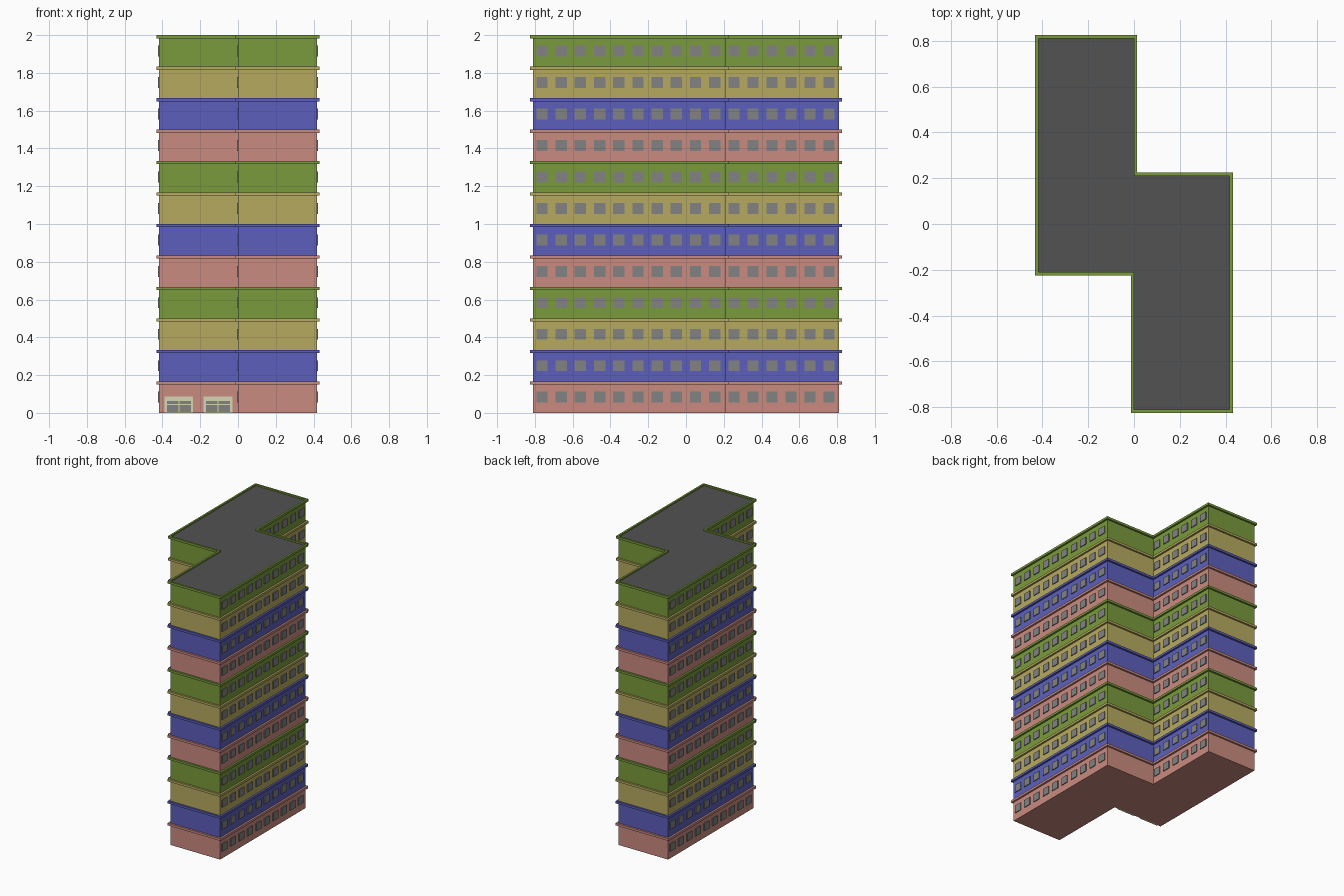
import bpy, bmesh

if "Cube" in bpy.data.objects:
    bpy.data.objects.remove(bpy.data.objects["Cube"])

FLOORS, H = 12, 2 / 12
X, Y, M = 0.418, 0.811, 0.21      # half width, half depth, step position
TRIM, TRIM_H = 0.014, 0.017


def material(name, r, g, b):
    m = bpy.data.materials.new(name)
    m.diffuse_color = [((c / 255 + 0.055) / 1.055) ** 2.4 for c in (r, g, b)] + [1]
    m.use_nodes = True
    m.node_tree.nodes["Principled BSDF"].inputs["Base Color"].default_value = m.diffuse_color
    return m


COLORS = [material("pink", 201, 139, 127), material("blue", 92, 95, 188),
          material("yellow", 183, 170, 95), material("green", 122, 155, 60)]
ROOF = material("roof_grey", 82, 82, 82)
GLASS = material("window_grey", 130, 130, 130)
CREAM = material("cream", 216, 214, 180)


def outline(d):
    # S-shaped footprint pushed outward by d, counter-clockwise
    half = [(-d, -Y - d), (X + d, -Y - d), (X + d, M + d), (d, M + d)]
    return half + [(-x, -y) for x, y in half]


def finish(bm, name, mat):
    bmesh.ops.recalc_face_normals(bm, faces=bm.faces)
    me = bpy.data.meshes.new(name)
    bm.to_mesh(me)
    bm.free()
    me.materials.append(mat)
    bpy.context.collection.objects.link(bpy.data.objects.new(name, me))


def prism(name, z0, z1, mat):
    bm = bmesh.new()
    lo, hi = [[bm.verts.new((x, y, z)) for x, y in outline(0)] for z in (z0, z1)]
    bm.faces.new(lo[::-1])
    bm.faces.new(hi)
    for i in range(8):
        j = (i + 1) % 8
        bm.faces.new((lo[i], lo[j], hi[j], hi[i]))
    finish(bm, name, mat)


def ring(name, z0, z1, mat):
    bm = bmesh.new()
    section = [(0, z0), (TRIM, z0), (TRIM, z1), (0, z1)]
    loops = [[bm.verts.new((x, y, z)) for x, y in outline(d)] for d, z in section]
    for k in range(4):
        a, b = loops[k], loops[(k + 1) % 4]
        for i in range(8):
            j = (i + 1) % 8
            bm.faces.new((a[i], a[j], b[j], b[i]))
    finish(bm, name, mat)


def box(bm, center, size):
    verts = bmesh.ops.create_cube(bm, size=1)["verts"]
    for v in verts:
        v.co = [c + p * s for c, p, s in zip(center, v.co, size)]


# Coloured storeys with a projecting band at the top of each
for f in range(FLOORS):
    z, mat = f * H, COLORS[f % 4]
    top = z + H - (0.012 if f == FLOORS - 1 else 0)
    prism(f"storey_{f + 1}", z, top, mat)
    ring(f"band_{f + 1}", z + H - TRIM_H, z + H, mat)

    # Windows: ten on the long side walls, six on the short ones, same on both sides
    bm = bmesh.new()
    for i in range(16):
        wall_x = X if i < 10 else 0
        y = -0.762 + 0.1015 * i if i < 10 else 0.254 + 0.1006 * (i - 10)
        for s in (1, -1):
            box(bm, (s * wall_x, s * y, z + 0.083), (0.012, 0.06, 0.058))
    finish(bm, f"windows_{f + 1}", GLASS)

# Roof deck, sunk slightly behind the top band
prism("roof_deck", 1.982, 1.99, ROOF)

# Two entrances on the recessed front wall
frames, panes = bmesh.new(), bmesh.new()
for cx in (-0.313, -0.106):
    box(frames, (cx, -M, 0.044), (0.152, 0.014, 0.088))
    for s in (-1, 1):
        box(panes, (cx + s * 0.033, -M, 0.024), (0.062, 0.018, 0.036))
        box(panes, (cx + s * 0.033, -M, 0.055), (0.062, 0.018, 0.018))
finish(frames, "entrance_frames", CREAM)
finish(panes, "entrance_panes", GLASS)
